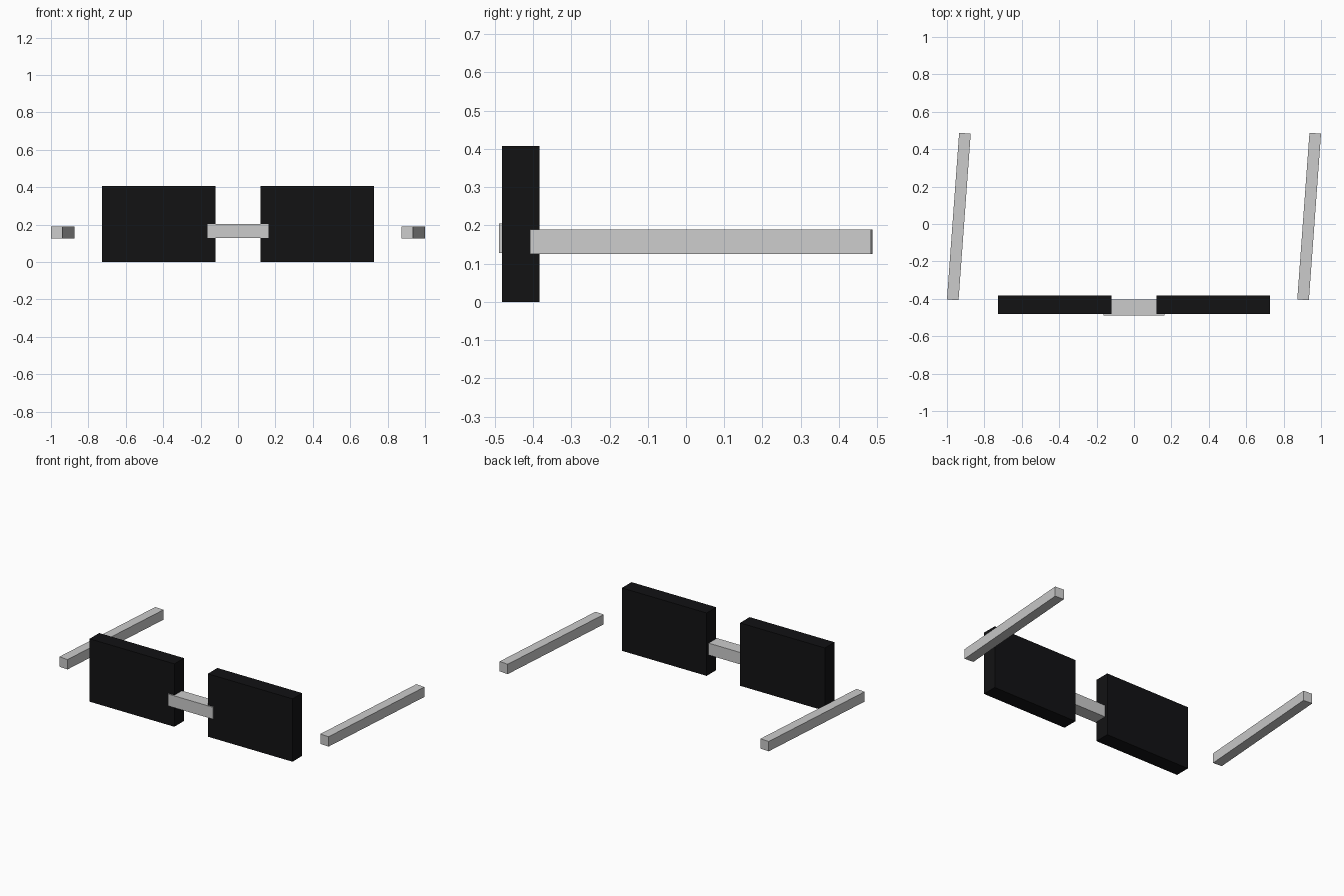
import bpy
from mathutils import Matrix, Vector

if "Cube" in bpy.data.objects:
    bpy.data.objects.remove(bpy.data.objects["Cube"])


def material(name, color):
    m = bpy.data.materials.new(name)
    m.diffuse_color = color
    m.use_nodes = True
    m.node_tree.nodes["Principled BSDF"].inputs["Base Color"].default_value = m.diffuse_color
    return m


def box(name, center, size, turn=0.0, mat=None):
    bpy.ops.mesh.primitive_cube_add(size=1)
    ob = bpy.context.object
    ob.name = name
    ob.data.transform(Matrix.Diagonal(Vector((*size, 1))))
    ob.location = center
    ob.rotation_euler.z = turn
    if mat:
        ob.data.materials.append(mat)
    return ob


black = material("black_lens", (0.006, 0.006, 0.007, 1))

for side, s in (("left", -1), ("right", 1)):
    # Dark rectangular lens
    box(side + "_lens", (s * 0.424, -0.432, 0.204), (0.608, 0.098, 0.408), mat=black)
    # Temple arm; both arms lean the same way
    box(side + "_temple_arm", (s * 0.9365, 0.04, 0.157), (0.062, 0.893, 0.064), turn=-0.073)

# Nose bridge between the lenses, slightly proud of their front
box("nose_bridge", (0, -0.446, 0.166), (0.324, 0.085, 0.077))
